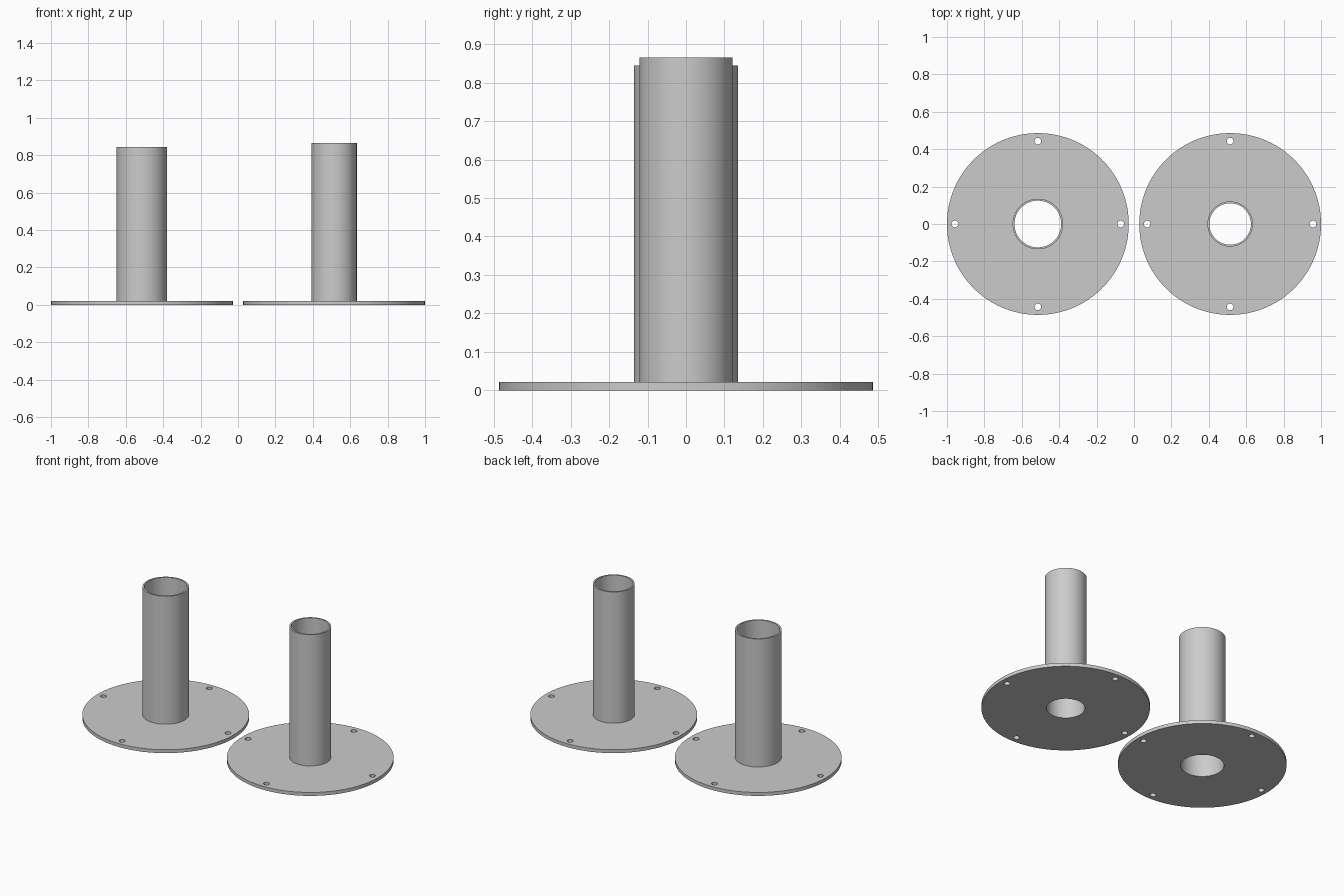
import bpy, bmesh, math
from mathutils import Matrix, Vector

cube = bpy.data.objects.get("Cube")
if cube:
    bpy.data.objects.remove(cube, do_unlink=True)

PLATE_R, PLATE_T = 0.486, 0.022
BOLT_CIRCLE, BOLT_R = 0.443, 0.018
SIDES = 96

grey = bpy.data.materials.new("light_grey")
grey.use_nodes = True
grey.diffuse_color = (0.6, 0.6, 0.6, 1)
grey.node_tree.nodes["Principled BSDF"].inputs["Base Color"].default_value = (0.6, 0.6, 0.6, 1)


def make_object(name, bm, x):
    bmesh.ops.recalc_face_normals(bm, faces=bm.faces)
    mesh = bpy.data.meshes.new(name)
    bm.to_mesh(mesh)
    bm.free()
    obj = bpy.data.objects.new(name, mesh)
    obj.location.x = x
    bpy.context.collection.objects.link(obj)
    return obj


def flanged_tube(name, x, outer, inner, height):
    # Plate and hollow tube turned from one closed profile
    profile = [(inner, 0), (PLATE_R, 0), (PLATE_R, PLATE_T),
               (outer, PLATE_T), (outer, height), (inner, height)]
    bm = bmesh.new()
    verts = [bm.verts.new((r, 0, z)) for r, z in profile]
    edges = [bm.edges.new((v, verts[i - 1])) for i, v in enumerate(verts)]
    bmesh.ops.spin(bm, geom=verts + edges, cent=(0, 0, 0), axis=(0, 0, 1),
                   angle=math.tau, steps=SIDES)
    bmesh.ops.remove_doubles(bm, verts=bm.verts, dist=1e-5)
    obj = make_object(name, bm, x)
    obj.data.materials.append(grey)

    # Four bolt holes drilled through the plate
    bm = bmesh.new()
    for k in range(4):
        turn = Matrix.Rotation(k * math.pi / 2, 4, 'Z')
        spot = turn @ Matrix.Translation(Vector((BOLT_CIRCLE, 0, PLATE_T / 2)))
        bmesh.ops.create_cone(bm, cap_ends=True, segments=24, radius1=BOLT_R,
                              radius2=BOLT_R, depth=PLATE_T * 3, matrix=spot)
    drill = make_object("bolt_hole_cutter", bm, x)
    drill.hide_render = True
    cut = obj.modifiers.new("bolt_holes", 'BOOLEAN')
    cut.object = drill
    cut.operation = 'DIFFERENCE'
    cut.solver = 'EXACT'

    bpy.ops.object.select_all(action='DESELECT')
    obj.select_set(True)
    bpy.context.view_layer.objects.active = obj
    bpy.ops.object.modifier_apply(modifier=cut.name)
    bpy.data.objects.remove(drill, do_unlink=True)
    bpy.ops.object.shade_smooth_by_angle(angle=math.radians(30))


flanged_tube("wide_flanged_tube", -0.514, 0.135, 0.125, 0.845)
flanged_tube("narrow_flanged_tube", 0.514, 0.121, 0.111, 0.866)
